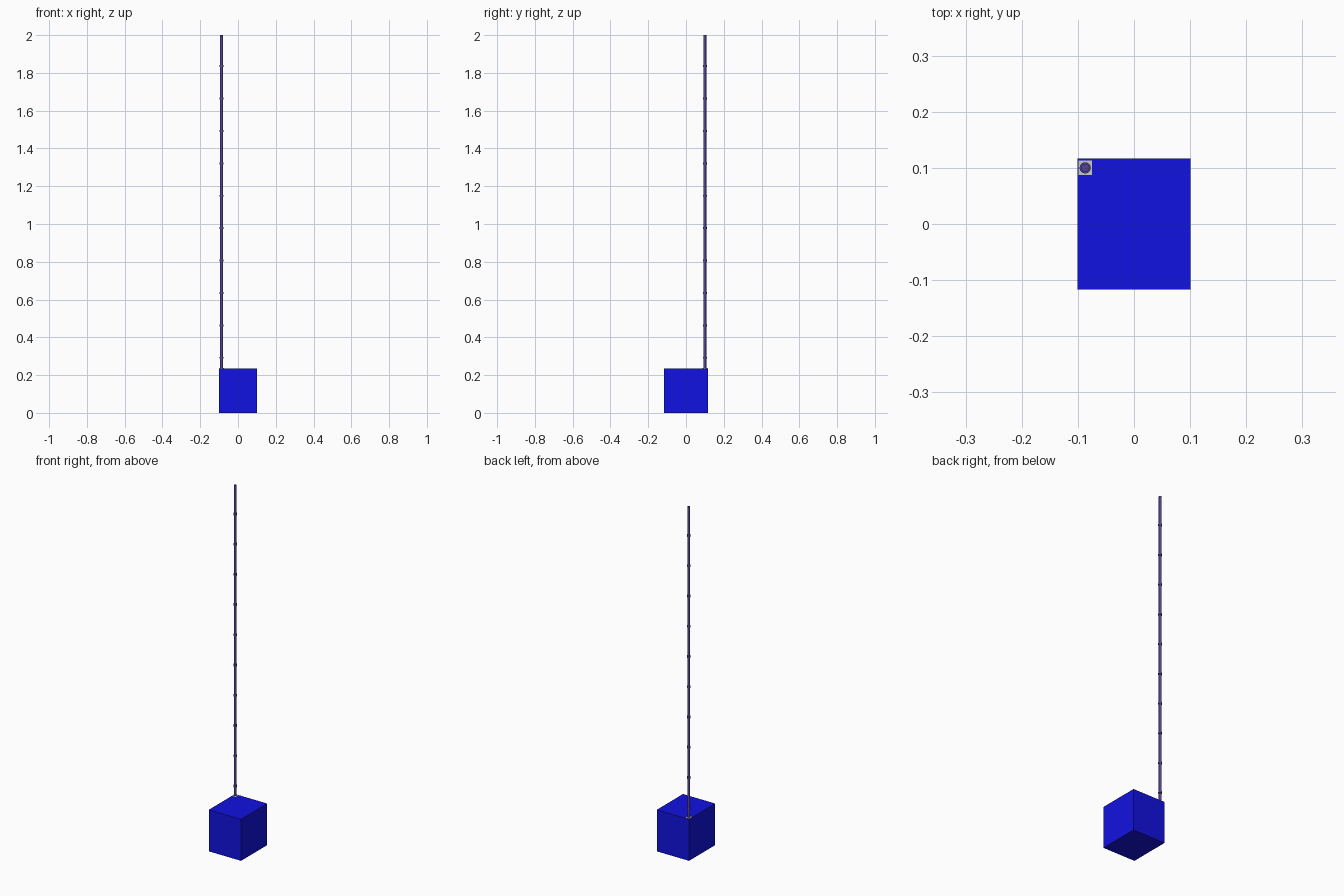
import bpy

if "Cube" in bpy.data.objects:
    bpy.data.objects.remove(bpy.data.objects["Cube"])

BOX_TOP = 0.236
AX, AY = -0.087, 0.10


def material(name, rgb):
    m = bpy.data.materials.new(name)
    m.diffuse_color = (*rgb, 1)
    m.use_nodes = True
    m.node_tree.nodes["Principled BSDF"].inputs["Base Color"].default_value = m.diffuse_color
    return m


blue = material("blue", (0.006, 0.006, 0.75))
white = material("white", (1, 1, 1))
violet = material("violet", (0.09, 0.06, 0.3))


def box(name, size, loc, mat):
    bpy.ops.mesh.primitive_cube_add(size=1, location=loc)
    o = bpy.context.object
    o.name = name
    o.scale = size
    bpy.ops.object.transform_apply(location=False, rotation=False, scale=True)
    o.data.materials.append(mat)


def rod(name, r, z0, z1):
    bpy.ops.mesh.primitive_cylinder_add(vertices=16, radius=r, depth=z1 - z0,
                                        location=(AX, AY, (z0 + z1) / 2))
    o = bpy.context.object
    o.name = name
    o.data.materials.append(violet)
    bpy.ops.object.shade_smooth_by_angle()


# Main case
box("case", (0.202, 0.234, BOX_TOP), (0, 0, BOX_TOP / 2), blue)

# Square mounting plate under the mast
box("mast_plate", (0.024, 0.026, 0.002), (AX, AY, BOX_TOP), white)

# Tall thin mast with evenly spaced collars
rod("mast", 0.0075, BOX_TOP - 0.01, 2.0)
for i in range(10):
    z = 0.292 + i * 0.1715
    rod(f"mast_collar_{i + 1}", 0.010, z - 0.005, z + 0.005)
